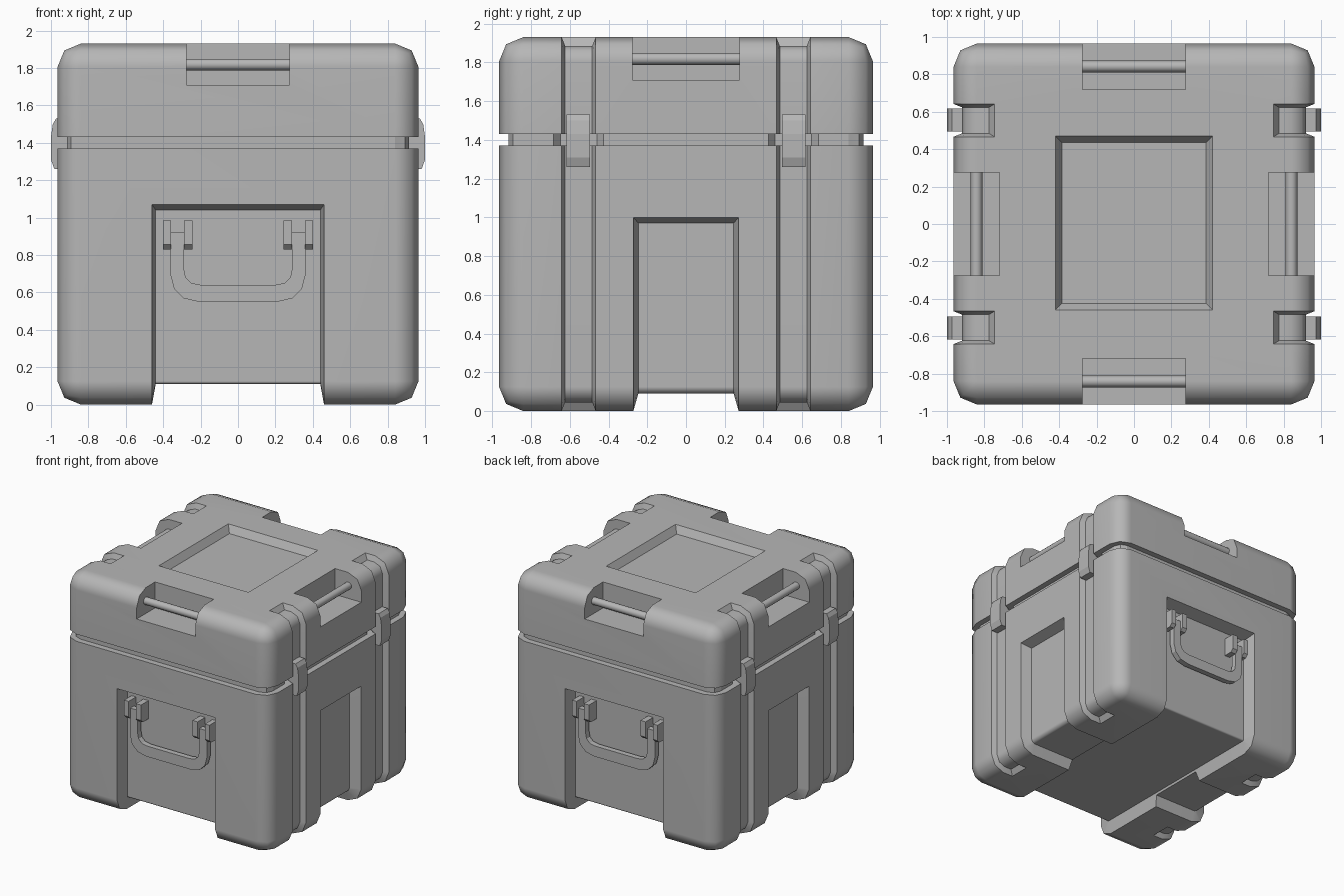
import bpy, bmesh
from mathutils import Vector

if "Cube" in bpy.data.objects:
    bpy.data.objects.remove(bpy.data.objects["Cube"])

H, R, TOP = 0.965, 0.125, 1.93      # half width, corner radius, height
C = H - R
GREY = bpy.data.materials.new('dark_grey')
GREY.diffuse_color = (0.47, 0.47, 0.47, 1)
GREY.use_nodes = True
GREY.node_tree.nodes["Principled BSDF"].inputs["Base Color"].default_value = GREY.diffuse_color


def add_object(name, bm):
    bmesh.ops.recalc_face_normals(bm, faces=bm.faces)
    me = bpy.data.meshes.new(name)
    bm.to_mesh(me)
    bm.free()
    me.materials.append(GREY)
    ob = bpy.data.objects.new(name, me)
    bpy.context.collection.objects.link(ob)
    return ob


def loft(name, sections):
    """Solid through a list of equal-length closed loops."""
    bm = bmesh.new()
    rings = [[bm.verts.new(p) for p in s] for s in sections]
    n = len(rings[0])
    for a, b in zip(rings, rings[1:]):
        for i in range(n):
            j = (i + 1) % n
            bm.faces.new((a[i], a[j], b[j], b[i]))
    bm.faces.new(rings[0])
    bm.faces.new(rings[-1])
    return add_object(name, bm)


def box(name, lo, hi):
    (x0, y0, z0), (x1, y1, z1) = lo, hi
    return loft(name, [[(x0, y0, z), (x1, y0, z), (x1, y1, z), (x0, y1, z)] for z in (z0, z1)])


def shell(name, cut_z, keep_top):
    """Rounded cube trimmed at the seam height."""
    bm = bmesh.new()
    bmesh.ops.create_cube(bm, size=1)
    for v in bm.verts:
        v.co = Vector((v.co.x * 2 * H, v.co.y * 2 * H, (v.co.z + 0.5) * TOP))
    bmesh.ops.bevel(bm, geom=bm.edges[:], offset=R, offset_type='OFFSET', segments=2,
                    profile=0.5, affect='EDGES')
    cut = bmesh.ops.bisect_plane(bm, geom=bm.verts[:] + bm.edges[:] + bm.faces[:],
                                 plane_co=(0, 0, cut_z), plane_no=(0, 0, 1),
                                 clear_inner=keep_top, clear_outer=not keep_top)
    edges = [e for e in cut['geom_cut'] if isinstance(e, bmesh.types.BMEdge)]
    bmesh.ops.contextual_create(bm, geom=edges)
    return add_object(name, bm)


def corner(d):
    """Bottom right corner of the outline, offset inwards by d."""
    r = R - d
    return [(C, d), (C + 0.7071 * r, R - 0.7071 * r), (C + r, R)]


def u_section(d, depth, top, slope):
    """Channel under the case and up both opposite walls."""
    right = corner(d) + [(H - d, top - slope * d / depth)]
    left = [(-u, z) for u, z in reversed(right)]
    zt = top + slope * 0.235 / depth
    return left + right + [(1.2, zt), (1.2, -0.3), (-1.2, -0.3), (-1.2, zt)]


def groove_section(d, depth):
    """Strap groove on a side wall, wrapping onto the top and the bottom."""
    end = 0.745 + 0.03 * d / depth
    far = 0.745 - 0.03 * 0.2 / depth
    low = [(end, d)] + corner(d)
    up = [(x, TOP - z) for x, z in reversed(low)]
    return low + up + [(far, TOP + 0.2), (H + 0.2, TOP + 0.2), (H + 0.2, -0.2), (far, -0.2)]


def levels(half, taper, depth, e=0.03):
    """Positions and depths of the four sections of a tapered channel."""
    w = half + e * taper / depth
    return [(-w, -e), (-half + taper, depth), (half - taper, depth), (w, -e)]


def cut(target, cutter):
    m = target.modifiers.new('cut', 'BOOLEAN')
    m.operation, m.solver, m.object = 'DIFFERENCE', 'EXACT', cutter
    cutter.hide_render = True
    bpy.context.view_layer.objects.active = target
    bpy.ops.object.modifier_apply(modifier=m.name)


def tidy(ob):
    """Merge stray vertices and flat splits left by the cuts."""
    bm = bmesh.new()
    bm.from_mesh(ob.data)
    bmesh.ops.remove_doubles(bm, verts=bm.verts, dist=0.0005)
    bmesh.ops.dissolve_limit(bm, angle_limit=0.01, verts=bm.verts, edges=bm.edges)
    bm.to_mesh(ob.data)
    bm.free()


def smooth(ob):
    bpy.ops.object.select_all(action='DESELECT')
    ob.select_set(True)
    bpy.context.view_layer.objects.active = ob
    bpy.ops.object.shade_smooth_by_angle(angle=0.87)
    m = ob.modifiers.new('weighted', 'WEIGHTED_NORMAL')
    m.keep_sharp = True


base = shell('case_base', 1.37, False)
lid = shell('case_lid', 1.43, True)
cutters = []

# Tapered recesses: front-to-back and side-to-side channels
front = loft('front_recess_cutter', [[(x, u, z) for u, z in u_section(d, 0.11, 1.07, 0.03)]
                                     for x, d in levels(0.46, 0.02, 0.11)])
side = loft('side_recess_cutter', [[(u, y, z) for u, z in u_section(d, 0.09, 1.0, 0.03)]
                                   for y, d in levels(0.272, 0.026, 0.09)])
for c in (front, side):
    cut(base, c)
    cutters.append(c)

# Strap grooves on both sides
for sx in (-1, 1):
    for sy in (-1, 1):
        c = loft('groove_cutter', [[(sx * x, sy * 0.554 + y, z) for x, z in groove_section(d, 0.045)]
                                   for y, d in levels(0.088, 0.018, 0.045)])
        cut(base, c)
        cut(lid, c)
        cutters.append(c)

# Sunken square on the lid
panel = []
for inset, z in ((-0.035, TOP + 0.06), (0.035, TOP - 0.06)):
    x, y = 0.42 - inset, 0.465 - inset
    panel.append([(-x, 0.005 - y, z), (x, 0.005 - y, z), (x, 0.005 + y, z), (-x, 0.005 + y, z)])
c = loft('lid_panel_cutter', panel)
cut(lid, c)
cutters.append(c)

# Hand notches with grab bars on the four lid edges
W = 0.275
for name, axis, s in (('front', 1, -1), ('back', 1, 1), ('left', 0, -1), ('right', 0, 1)):
    near, far = sorted((s * 0.718, s * 1.2))
    if axis:
        c = box('notch_cutter', (-W, near, 1.71), (W, far, 2.1))
    else:
        c = box('notch_cutter', (near, -W, 1.71), (far, W, 2.1))
    cut(lid, c)
    cutters.append(c)
    loc = (0, s * 0.842, 1.818) if axis else (s * 0.842, 0, 1.818)
    rot = (0, 1.5708, 0) if axis else (1.5708, 0, 0)
    bpy.ops.mesh.primitive_cylinder_add(vertices=12, radius=0.031, depth=0.57, location=loc, rotation=rot)
    bar = bpy.context.object
    bar.name = name + '_grab_bar'
    bar.data.materials.append(GREY)
    smooth(bar)

for c in cutters:
    bpy.data.objects.remove(c, do_unlink=True)
for ob in (base, lid):
    tidy(ob)
    smooth(ob)

# Recessed seam band between base and lid
q = [(0.915, 0.425), (0.87, 0.46), (0.87, 0.648), (0.915, 0.685), (0.915, 0.84), (0.893, 0.893), (0.84, 0.915)]
half = q + [(-x, y) for x, y in reversed(q)]
ring = half + [(x, -y) for x, y in reversed(half)]
loft('seam_band', [[(x, y, z) for x, y in ring] for z in (1.36, 1.44)])

# Latches across the seam
clip = [(0.9, 1.53), (0.972, 1.53), (0.99, 1.5), (1.0, 1.43), (1.0, 1.31), (0.982, 1.26), (0.9, 1.26)]
for sx in (-1, 1):
    for sy in (-1, 1):
        loft('latch', [[(sx * x, sy * y, z) for x, z in clip] for y in (0.495, 0.617)])

# Carry handles with bracket plates, front and back
outer = [(0.36, 0.92), (0.36, 0.69), (0.342, 0.62), (0.29, 0.568), (0.21, 0.55)]
inner = [(0.2, 0.64), (0.25, 0.65), (0.28, 0.68), (0.29, 0.73), (0.29, 0.92)]
strap = (outer + [(-x, z) for x, z in reversed(outer)]
         + [(-x, z) for x, z in reversed(inner)] + inner)
plate = [(0.84, 0.985), (0.955, 0.985), (0.955, 0.855), (0.93, 0.83), (0.84, 0.83)]
for name, sy in (('front', -1), ('back', 1)):
    loft(name + '_handle', [[(x, sy * y, z) for x, z in strap] for y in (0.885, 0.932)])
    for sx in (-1, 1):
        for x0, x1 in ((0.242, 0.29), (0.358, 0.4)):
            loft(name + '_handle_bracket', [[(sx * x, sy * y, z) for y, z in plate] for x in (x0, x1)])
